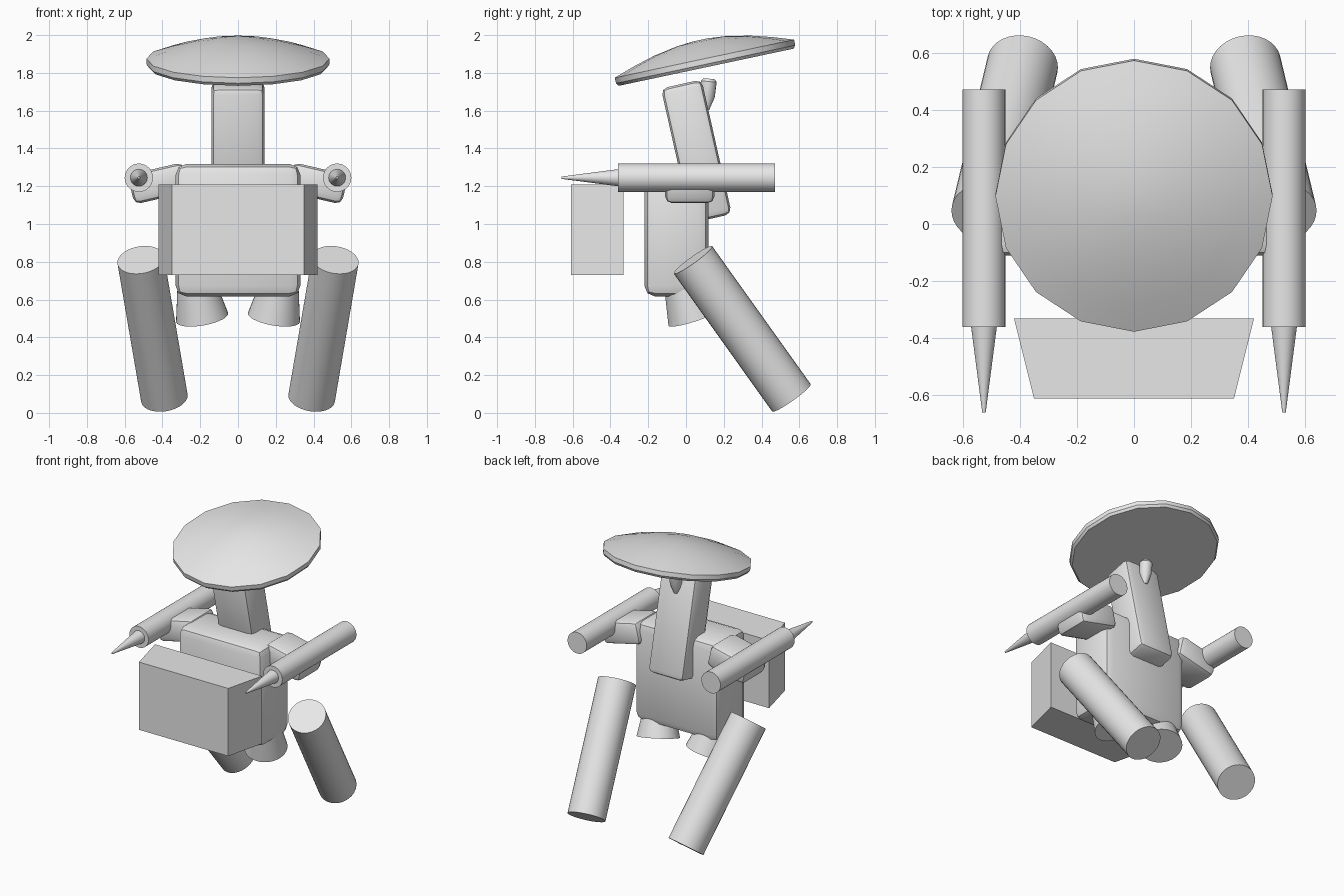
import bpy
import bmesh
from math import radians, cos, sin, tau
from mathutils import Vector, Matrix

cube = bpy.data.objects.get("Cube")
if cube:
    bpy.data.objects.remove(cube, do_unlink=True)

grey = bpy.data.materials.new("plain grey")
grey.use_nodes = True
grey.diffuse_color = (0.8, 0.8, 0.8, 1)
grey.node_tree.nodes["Principled BSDF"].inputs["Base Color"].default_value = grey.diffuse_color


def finish(name, bm, angle=30):
    """Turn a bmesh into a smooth shaded object with sharp hard edges."""
    bmesh.ops.recalc_face_normals(bm, faces=bm.faces)
    mesh = bpy.data.meshes.new(name)
    bm.to_mesh(mesh)
    bm.free()
    mesh.materials.append(grey)
    obj = bpy.data.objects.new(name, mesh)
    bpy.context.collection.objects.link(obj)
    bpy.ops.object.select_all(action='DESELECT')
    obj.select_set(True)
    bpy.context.view_layer.objects.active = obj
    bpy.ops.object.shade_smooth_by_angle(angle=radians(angle))
    return obj


def rounded_box(name, centre, size, bevel, axis='X', tilt=0):
    bm = bmesh.new()
    bmesh.ops.create_cube(bm, size=1, matrix=Matrix.Diagonal((*size, 1)))
    bmesh.ops.bevel(bm, geom=bm.edges[:], offset=bevel, segments=2,
                    profile=0.5, affect='EDGES')
    bm.transform(Matrix.Translation(centre) @ Matrix.Rotation(radians(tilt), 4, axis))
    return finish(name, bm, 40)


def rod(name, start, end, r_start, r_end, sides=32):
    """Cylinder or cone between two points."""
    a, b = Vector(start), Vector(end)
    bm = bmesh.new()
    turn = (b - a).to_track_quat('Z', 'Y').to_matrix().to_4x4()
    bmesh.ops.create_cone(bm, cap_ends=True, segments=sides, radius1=r_start,
                          radius2=r_end, depth=(b - a).length,
                          matrix=Matrix.Translation((a + b) / 2) @ turn)
    return finish(name, bm)


def lathe(name, profile, sides, matrix):
    """Revolve (radius, height) points and close both ends."""
    bm = bmesh.new()
    rings = [[bm.verts.new((r * cos(tau * i / sides), r * sin(tau * i / sides), h))
              for i in range(sides)] for r, h in profile]
    for low, high in zip(rings, rings[1:]):
        for i in range(sides):
            j = (i + 1) % sides
            bm.faces.new((low[i], low[j], high[j], high[i]))
    bm.faces.new(rings[0])
    bm.faces.new(rings[-1])
    bm.transform(matrix)
    return finish(name, bm)


# Body and the leaning neck behind it
rounded_box("torso", (0, -0.05, 0.967), (0.66, 0.34, 0.70), 0.055)
rounded_box("neck", (0, 0.055, 1.385), (0.28, 0.22, 0.73), 0.035, 'X', 12.7)

# Tapered chest box, narrower at the front
bm = bmesh.new()
base = [bm.verts.new((x, y, 0.73)) for x, y in
        ((-0.42, -0.33), (-0.35, -0.61), (0.35, -0.61), (0.42, -0.33))]
bottom = bm.faces.new(base)
top = bmesh.ops.extrude_face_region(bm, geom=[bottom], use_keep_orig=True)
bmesh.ops.translate(bm, vec=(0, 0, 0.48),
                    verts=[g for g in top["geom"] if isinstance(g, bmesh.types.BMVert)])
finish("chest_box", bm)

# Tilted dish and its small mount
lathe("dish", [(0.473, -0.046), (0.485, -0.03), (0.485, 0), (0.38, 0.036),
               (0.26, 0.07), (0.13, 0.094), (0.04, 0.102)], 16,
      Matrix.Translation((0, 0.0975, 1.875)) @ Matrix.Rotation(radians(12), 4, 'X'))
lathe("dish_mount", [(0.018, 0), (0.04, 0.07), (0.042, 0.15), (0.03, 0.165)], 16,
      Matrix.Translation((0, 0.105, 1.605)) @ Matrix.Rotation(radians(-6), 4, 'X'))

# Paired parts
for side, s in (("left", 1), ("right", -1)):
    rounded_box(side + "_shoulder", (s * 0.42, 0.02, 1.215), (0.30, 0.26, 0.16),
                0.035, 'Y', s * 13)
    rod(side + "_arm", (s * 0.525, 0.47, 1.245), (s * 0.525, -0.36, 1.245), 0.075, 0.075)
    rod(side + "_spike", (s * 0.525, -0.36, 1.245), (s * 0.525, -0.66, 1.245), 0.045, 0.006)
    rod(side + "_hip", (s * 0.222, -0.02, 0.69), (s * 0.19, 0.04, 0.505), 0.10, 0.14)
    rod(side + "_leg", (s * 0.515, 0.037, 0.81), (s * 0.39, 0.558, 0.08), 0.125, 0.125)
